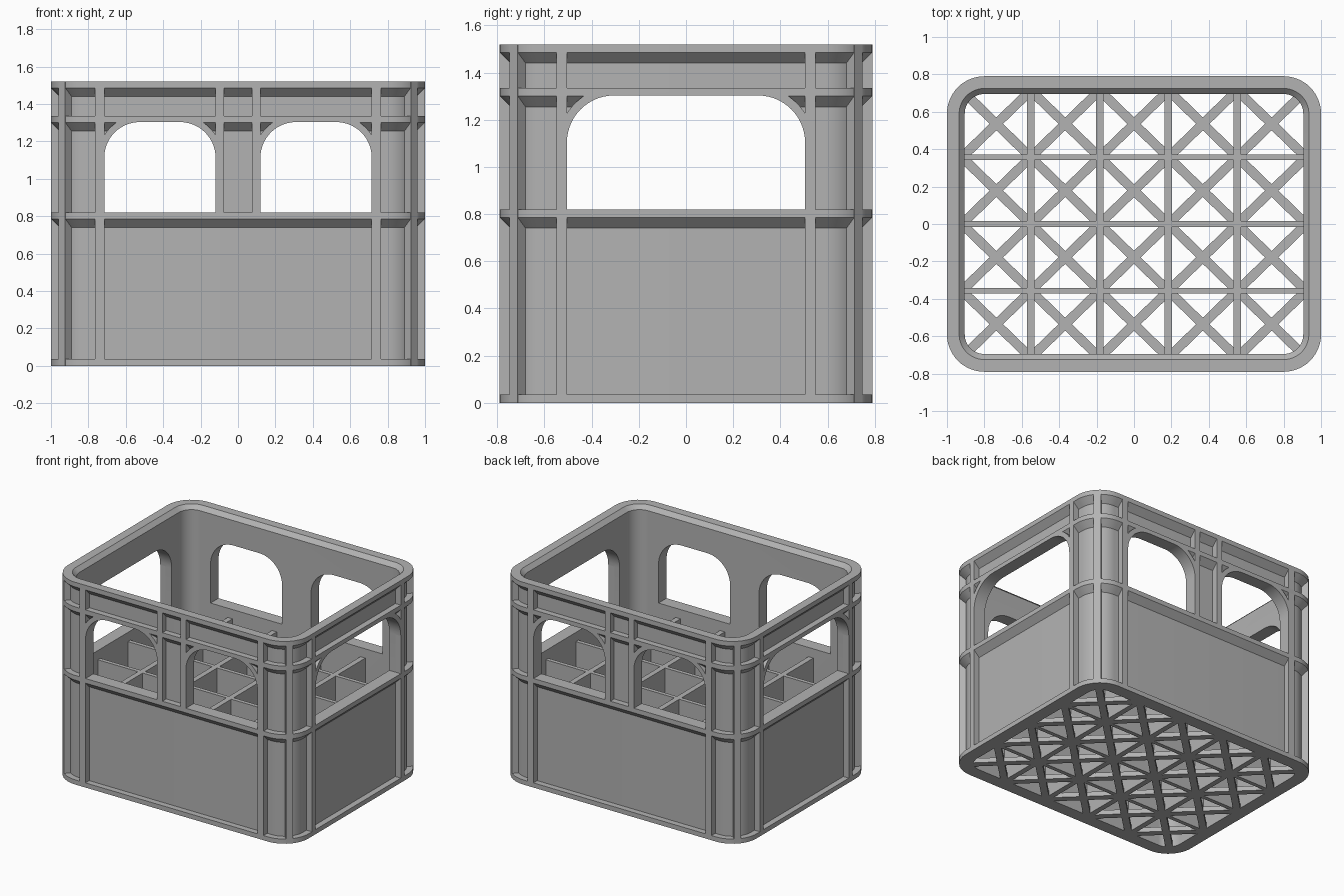
import bpy, bmesh, math
from mathutils import Matrix, Vector

cube = bpy.data.objects.get("Cube")
if cube:
    bpy.data.objects.remove(cube, do_unlink=True)

HX, HY, HEIGHT, RADIUS = 1.0, 0.79, 1.52, 0.2
RECESS, WALL = 0.045, 0.095        # panel depth and full wall depth
SILL, ARCH = 0.82, 1.303           # window bottom and top
DIVIDER_TOP = 0.75

grey = bpy.data.materials.new("crate grey")
grey.use_nodes = True
grey.diffuse_color = (0.45, 0.45, 0.45, 1)
grey.node_tree.nodes["Principled BSDF"].inputs["Base Color"].default_value = grey.diffuse_color


def finish(name, bm, smooth=False):
    bmesh.ops.recalc_face_normals(bm, faces=bm.faces)
    mesh = bpy.data.meshes.new(name)
    bm.to_mesh(mesh)
    bm.free()
    mesh.materials.append(grey)
    obj = bpy.data.objects.new(name, mesh)
    bpy.context.collection.objects.link(obj)
    if smooth:
        shade(obj)
    return obj


def shade(obj):
    bpy.ops.object.select_all(action='DESELECT')
    obj.select_set(True)
    bpy.context.view_layer.objects.active = obj
    bpy.ops.object.shade_smooth_by_angle(angle=math.radians(30))


def add_box(bm, centre, size, angle=0):
    m = Matrix.Translation(centre) @ Matrix.Rotation(angle, 4, 'Z') @ Matrix.Diagonal((*size, 1))
    bmesh.ops.create_cube(bm, size=1, matrix=m)


def add_prism(bm, outline, near, far, side):
    """Extrude a (u, z) outline between two depths on the wall at angle side."""
    turn = Matrix.Rotation(side, 3, 'Z')
    rings = [[bm.verts.new(turn @ Vector((u, -d, z))) for u, z in outline] for d in (near, far)]
    bm.faces.new(rings[0])
    bm.faces.new(rings[1])
    n = len(outline)
    for i in range(n):
        j = (i + 1) % n
        bm.faces.new((rings[0][i], rings[0][j], rings[1][j], rings[1][i]))


def arc(u, z, r, start, end, steps=14):
    return [(u + r * math.cos(start + (end - start) * i / steps),
             z + r * math.sin(start + (end - start) * i / steps)) for i in range(steps + 1)]


def rounded_ring(inset, steps=14):
    points = []
    for k, (sx, sy) in enumerate(((1, 1), (-1, 1), (-1, -1), (1, -1))):
        a = k * math.pi / 2
        points += arc(sx * (HX - RADIUS), sy * (HY - RADIUS), RADIUS - inset, a, a + math.pi / 2, steps)
    return points


# Wall shell: banded profile swept round the rounded rectangle
profile = [(0, 0), (0, 0.035), (RECESS, 0.035)]
for top in (SILL, 1.335, HEIGHT):
    profile += [(RECESS, top - 0.08), (0, top - 0.035), (0, top)]
    if top < HEIGHT:
        profile.append((RECESS, top))
profile += [(WALL - 0.03, HEIGHT), (WALL, HEIGHT - 0.03), (WALL, 0)]
bm = bmesh.new()
loops = [[bm.verts.new((x, y, z)) for x, y in rounded_ring(d)] for d, z in profile]
for a, b in zip(loops, loops[1:] + loops[:1]):
    for i in range(len(a)):
        j = (i + 1) % len(a)
        bm.faces.new((a[i], a[j], b[j], b[i]))
shell = finish("crate_wall", bm)

# Windows: (wall angle, wall distance, left edge, right edge, arch radius)
windows = []
for turn in (0, math.pi):
    windows += [(turn, HY, -0.715, -0.12, 0.19), (turn, HY, 0.12, 0.715, 0.19)]
    windows.append((turn + math.pi / 2, HX, -0.505, 0.505, 0.2))

cut = bmesh.new()
arches = bmesh.new()
RIM = 0.035
for side, dist, left, right, r in windows:
    z = ARCH - r
    outline = [(left, SILL - 0.0005), (right, SILL - 0.0005)]
    outline += arc(right - r, z, r, 0, math.pi / 2) + arc(left + r, z, r, math.pi / 2, math.pi)
    add_prism(cut, outline, dist - 0.2, dist + 0.1, side)
    # Raised rim in both upper corners of the window
    clip = math.acos(r / (r + RIM))
    for centre, a in ((right - r, 0), (left + r, math.pi / 2)):
        b = a + math.pi / 2
        rim = arc(centre, z, r, a, b) + arc(centre, z, r + RIM, b - clip, a + clip)
        add_prism(arches, rim, dist - RECESS - 0.005, dist, side)
cutter = finish("window_cutter", cut)
cutter.hide_render = True
mod = shell.modifiers.new("windows", 'BOOLEAN')
mod.operation, mod.solver, mod.object = 'DIFFERENCE', 'EXACT', cutter
bpy.context.view_layer.objects.active = shell
bpy.ops.object.modifier_apply(modifier=mod.name)
bpy.data.objects.remove(cutter, do_unlink=True)
shade(shell)
finish("window_arch_rims", arches, True)

# Upright ribs, flush with the bands
bm = bmesh.new()
depth = RECESS + 0.005
for s in (-1, 1):
    for t in (-1, 1):
        mid = HEIGHT / 2
        add_box(bm, (s * 0.74, t * (HY - depth / 2), mid), (0.05, depth, HEIGHT))
        add_box(bm, (s * 0.0975, t * (HY - depth / 2), (SILL + HEIGHT) / 2), (0.045, depth, HEIGHT - SILL))
        add_box(bm, (s * (HX - depth / 2), t * 0.5275, mid), (depth, 0.045, HEIGHT))
        reach = (RADIUS - depth / 2) * math.sqrt(0.5)
        add_box(bm, (s * (HX - RADIUS + reach), t * (HY - RADIUS + reach), mid),
                (depth, 0.05, HEIGHT), math.atan2(t, s))
finish("upright_ribs", bm)

# Bottle dividers
PX, PY = 0.368, 0.357
bm = bmesh.new()
for i in range(4):
    add_box(bm, ((i - 1.5) * PX, 0, DIVIDER_TOP / 2), (0.04, 2 * (HY - WALL) + 0.02, DIVIDER_TOP))
for j in range(3):
    add_box(bm, (0, (j - 1) * PY, DIVIDER_TOP / 2), (2 * (HX - WALL) + 0.02, 0.03, DIVIDER_TOP))
finish("bottle_dividers", bm)

# Floor lattice: a cross under every bottle
bm = bmesh.new()
for i in range(5):
    for j in range(4):
        for s in (-1, 1):
            add_box(bm, ((i - 2) * PX, (j - 1.5) * PY, 0.0175),
                    (math.hypot(PX, PY), 0.05, 0.035), s * math.atan2(PY, PX))
finish("floor_crosses", bm)
